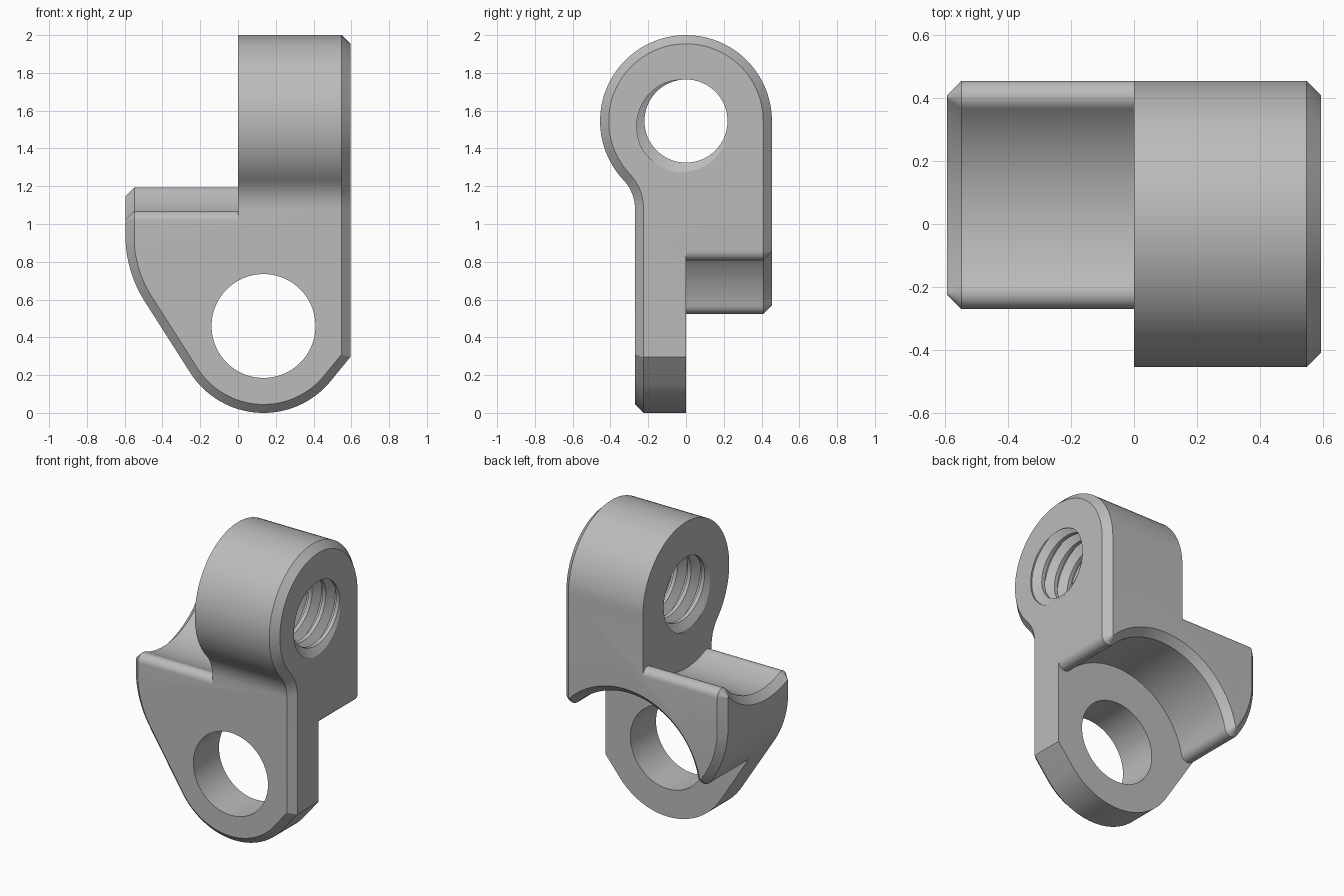
import bpy, bmesh, math
from mathutils import Vector

if "Cube" in bpy.data.objects:
    bpy.data.objects.remove(bpy.data.objects["Cube"], do_unlink=True)

CHAMFER = 0.046
HALF_X, FRONT_Y, BACK_Y = 0.595, -0.27, 0.455
EYE = Vector((0.0, 1.545))       # threaded eye axis in (y, z)
HOLE = Vector((0.135, 0.46))     # plain hole axis in (x, z)


def arc(center, radius, a, b, steps):
    """Points on a circle, the short way from direction a to direction b."""
    start = math.atan2(a[1], a[0])
    turn = (math.atan2(b[1], b[0]) - start + math.pi) % math.tau - math.pi
    return [center + radius * Vector((math.cos(start + turn * i / steps),
                                      math.sin(start + turn * i / steps)))
            for i in range(steps + 1)]


def offset(poly, amount):
    """Grow (or shrink, if negative) a closed outline with mitred corners."""
    n = len(poly)
    area = sum(poly[i - 1].cross(poly[i]) for i in range(n))
    side = 1 if area > 0 else -1
    result = []
    for i in range(n):
        d1 = (poly[i] - poly[i - 1]).normalized()
        d2 = (poly[(i + 1) % n] - poly[i]).normalized()
        n1, n2 = Vector((d1.y, -d1.x)), Vector((d2.y, -d2.x))
        result.append(poly[i] + (n1 + n2) * side * amount / (1 + n1.dot(n2)))
    return result


def finish(name, bm):
    bmesh.ops.recalc_face_normals(bm, faces=bm.faces)
    mesh = bpy.data.meshes.new(name)
    bm.to_mesh(mesh)
    bm.free()
    obj = bpy.data.objects.new(name, mesh)
    bpy.context.collection.objects.link(obj)
    return obj


def prism(name, axis, rings):
    """Skin equal outlines placed at given depths along x or y."""
    bm = bmesh.new()
    loops = []
    for depth, poly in rings:
        loops.append([bm.verts.new((depth, p.x, p.y) if axis == "x"
                                   else (p.x, depth, p.y)) for p in poly])
    n = len(loops[0])
    for a, b in zip(loops, loops[1:]):
        for i in range(n):
            j = (i + 1) % n
            bm.faces.new((a[i], a[j], b[j], b[i]))
    bm.faces.new(loops[0])
    bm.faces.new(loops[-1])
    return finish(name, bm)


def cut(target, cutter):
    mod = target.modifiers.new("cut", "BOOLEAN")
    mod.operation, mod.solver, mod.object = "DIFFERENCE", "EXACT", cutter
    bpy.ops.object.select_all(action="DESELECT")
    bpy.context.view_layer.objects.active = target
    target.select_set(True)
    bpy.ops.object.modifier_apply(modifier=mod.name)
    bpy.data.objects.remove(cutter, do_unlink=True)


def cradle(center, walls, radius=0.52, fillet=0.05):
    """Outline of a round cradle whose lips are filleted into two walls."""
    lips = []
    for normal, dist, along in walls:
        normal, along = Vector(normal), Vector(along)
        reach = radius + fillet
        c = center + normal * dist + along * math.sqrt(reach ** 2 - dist ** 2)
        far = c + normal * 0.5
        lips.append((far - along * 1.6, far, arc(c, fillet, normal, center - c, 10), c - center))
    first, second = lips
    bowl = arc(center, radius, first[3], second[3], 64)
    return ([first[0], first[1]] + first[2] + bowl[1:-1]
            + second[2][::-1] + [second[1], second[0]])


# Main body: eye, neck and block as one side profile
neck_r = 0.223
neck_y = FRONT_Y - neck_r
neck = Vector((neck_y, EYE.y - math.sqrt((BACK_Y + neck_r) ** 2 - neck_y ** 2)))
profile = arc(EYE, BACK_Y, (1, 0), (0, 1), 24)
profile += arc(EYE, BACK_Y, (0, 1), neck - EYE, 36)[1:]
profile += arc(neck, neck_r, EYE - neck, (1, 0), 14)[1:]
profile += [Vector((FRONT_Y, -0.3)), Vector((BACK_Y, -0.3))]
small = offset(profile, -CHAMFER)
body = prism("clevis_body", "x", [
    (-HALF_X, small), (CHAMFER - HALF_X, profile),
    (HALF_X - CHAMFER, profile), (HALF_X, small)])

# Trim the lower end to the rounded front outline
slope, slope_along = Vector((-0.844, -0.537)), Vector((-0.537, 0.844))
edge = HALF_X + 0.001
outline = [Vector((-edge, 2.5))]
outline += arc(Vector((0.65 - edge, 0.94)), 0.65, (-1, 0), slope, 16)
outline += arc(HOLE, 0.46, slope, (0.745, -0.667), 40)
outline += [Vector((edge, 0.297)), Vector((edge, 2.5))]
inner = offset(outline, -CHAMFER)
y0, y1 = FRONT_Y - 0.001, BACK_Y + 0.001
keep = prism("outline_cutter", "y", [
    (y0, inner), (y0 + CHAMFER, outline), (y1 - CHAMFER, outline), (y1, inner)])
square = [Vector(p) for p in ((-1, -0.6), (1, -0.6), (1, 1), (-1, 1))]
trim = prism("trim_cutter", "y", [(-1, square), (1, square)])
cut(trim, keep)
cut(body, trim)

# Saddle on the right half, concentric with the eye, flared at its end
flare = CHAMFER + 0.002
saddle = cradle(EYE, [((-1, 0), 0.22, (0, -1)), ((1, 0), 0.405, (0, -1))])
cut(body, prism("saddle_cutter", "x", [
    (0, saddle), (CHAMFER - HALF_X, saddle), (-HALF_X - 0.002, offset(saddle, flare))]))

# Arch on the back half, concentric with the plain hole
arch = cradle(HOLE, [(slope, 0.41, slope_along), ((1, 0), 0.41, (0, 1))])
cut(body, prism("arch_cutter", "y", [
    (0, arch), (BACK_Y - CHAMFER, arch), (BACK_Y + 0.002, offset(arch, flare))]))

# Plain hole through the plate
ring = (arc(HOLE, 0.275, (1, 0), (-1, 0.0001), 48)
        + arc(HOLE, 0.275, (-1, -0.0001), (1, 0), 48)[1:-1])
cut(body, prism("hole_cutter", "y", [(-0.6, ring), (0.7, ring)]))


# Threaded hole: a helical skin with a trapezoid thread section
def thread_cutter(pitch=0.1, minor=0.22, major=0.275, sides=64, turns=10):
    section = [(-0.0625, major), (0.0625, major), (0.375, minor), (0.625, minor)]
    per = len(section)
    rows = per * turns
    start = 0.03 - 2 * pitch
    bm = bmesh.new()
    grid = []
    for k in range(rows + 1):
        shift, r = section[k % per]
        row = []
        for j in range(sides):
            a = math.tau * j / sides
            x = start + pitch * (k // per + shift + j / sides)
            row.append(bm.verts.new((x, EYE.x + r * math.cos(a), EYE.y + r * math.sin(a))))
        grid.append(row)

    def at(k, j):
        return grid[k][j] if j < sides else grid[k + per][0]

    for k in range(rows):
        for j in range(sides):
            if j == sides - 1 and k + 1 + per > rows:
                continue
            bm.faces.new((at(k, j), at(k, j + 1), at(k + 1, j + 1), at(k + 1, j)))
    # Close each stepped end with a fan
    low = grid[0] + [grid[k][0] for k in range(per, 0, -1)]
    high = grid[rows] + [grid[k][sides - 1] for k in range(rows - 1, rows - per - 1, -1)]
    for loop, x in ((low, start - 0.1), (high, start + pitch * (turns + 2))):
        hub = bm.verts.new((x, EYE.x, EYE.y))
        for i in range(len(loop)):
            bm.faces.new((hub, loop[i], loop[(i + 1) % len(loop)]))
    return finish("thread_cutter", bm)


cut(body, thread_cutter())

# Colour and shading
grey = bpy.data.materials.new("plain grey")
grey.use_nodes = True
grey.diffuse_color = (0.5, 0.5, 0.5, 1)
grey.node_tree.nodes["Principled BSDF"].inputs["Base Color"].default_value = (0.5, 0.5, 0.5, 1)
body.data.materials.clear()
body.data.materials.append(grey)
bpy.ops.object.select_all(action="DESELECT")
bpy.context.view_layer.objects.active = body
body.select_set(True)
bpy.ops.object.shade_smooth_by_angle(angle=math.radians(25))
